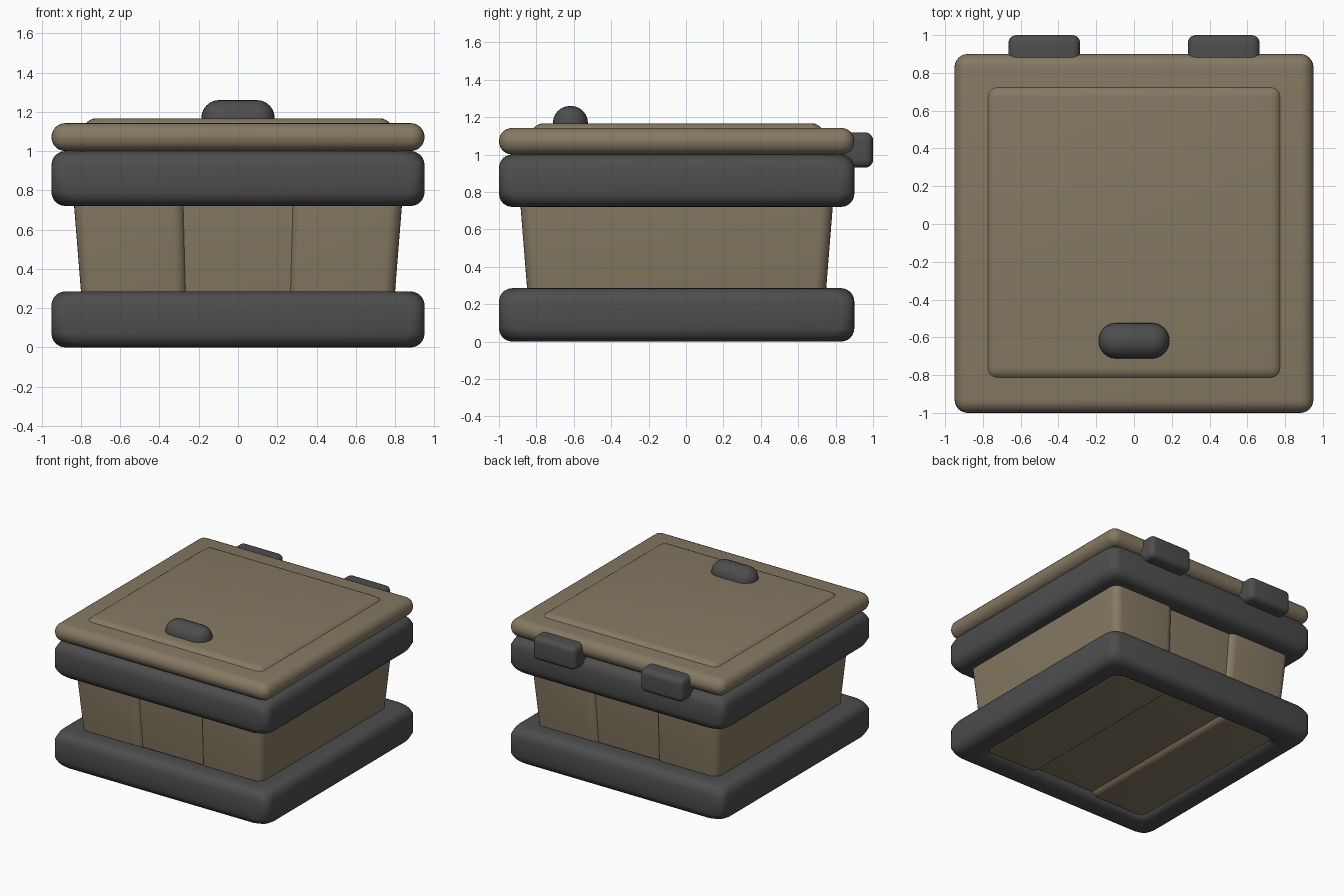
import bpy, bmesh, math

if "Cube" in bpy.data.objects:
    bpy.data.objects.remove(bpy.data.objects["Cube"])

CY = -0.05  # centre of the body in y


def material(name, rgb):
    m = bpy.data.materials.new(name)
    m.diffuse_color = (*rgb, 1)
    m.use_nodes = True
    m.node_tree.nodes["Principled BSDF"].inputs["Base Color"].default_value = m.diffuse_color
    return m


TAN = material("tan", (0.235, 0.19, 0.122))
DARK = material("dark_grey", (0.075, 0.075, 0.075))


def finish(bm, name, mat, radius, segs=6, taper=False):
    """Round every edge, optionally widen towards the top, make the object."""
    bmesh.ops.recalc_face_normals(bm, faces=bm.faces)
    bmesh.ops.bevel(bm, geom=bm.edges[:], offset=radius, offset_type='OFFSET',
                    segments=segs, profile=0.5, affect='EDGES', clamp_overlap=True)
    if taper:
        for v in bm.verts:
            s = 1 + 0.103 * v.co.z
            v.co.x *= s
            v.co.y = CY + (v.co.y - CY) * s
    me = bpy.data.meshes.new(name)
    bm.to_mesh(me)
    bm.free()
    ob = bpy.data.objects.new(name, me)
    bpy.context.collection.objects.link(ob)
    me.materials.append(mat)
    bpy.ops.object.select_all(action='DESELECT')
    ob.select_set(True)
    bpy.context.view_layer.objects.active = ob
    bpy.ops.object.shade_smooth_by_angle(angle=math.radians(35))
    return ob


def box(name, x, y, z, mat, radius, taper=False):
    bm = bmesh.new()
    bmesh.ops.create_cube(bm, size=1)
    for v in bm.verts:
        for i, (a, b) in enumerate((x, y, z)):
            v.co[i] = (a + b) / 2 + v.co[i] * (b - a)
    return finish(bm, name, mat, radius, taper=taper)


def frame(name, outer, inner, z0, z1, mat, radius):
    """Square ring with rounded edges."""
    bm = bmesh.new()
    loops = []
    for r, z in ((outer, z0), (outer, z1), (inner, z1), (inner, z0)):
        loops.append([bm.verts.new((sx * r, CY + sy * r, z))
                      for sx, sy in ((-1, -1), (1, -1), (1, 1), (-1, 1))])
    for k in range(4):
        a, b = loops[k], loops[(k + 1) % 4]
        for i in range(4):
            j = (i + 1) % 4
            bm.faces.new((a[i], a[j], b[j], b[i]))
    return finish(bm, name, mat, radius)


# Tapered body: recessed core with a raised slab on each side
H = 0.777
box("body_core", (-0.6, 0.6), (CY - H + 0.03, CY + H - 0.03), (0.06, 0.9), TAN, 0.02, True)
for side, s in (("left", -1), ("right", 1)):
    box("body_slab_" + side, sorted((s * 0.252, s * H)), (CY - H, CY + H),
        (0.03, 0.9), TAN, 0.06, True)

# Dark bands
frame("base_band", 0.95, 0.74, 0.0, 0.285, DARK, 0.07)
frame("rim_band", 0.95, 0.74, 0.72, 1.0, DARK, 0.07)

# Lid with raised panel and handle
box("lid", (-0.95, 0.95), (-1.0, 0.9), (1.0, 1.142), TAN, 0.07)
box("lid_panel", (-0.79, 0.79), (-0.83, 0.74), (1.025, 1.167), TAN, 0.07)
box("lid_handle", (-0.187, 0.187), (-0.712, -0.524), (1.07, 1.26), DARK, 0.092)

# Rear hinges
for side, s in (("left", -1), ("right", 1)):
    box("hinge_" + side, sorted((s * 0.285, s * 0.665)), (0.8, 1.0), (0.93, 1.118), DARK, 0.042)
